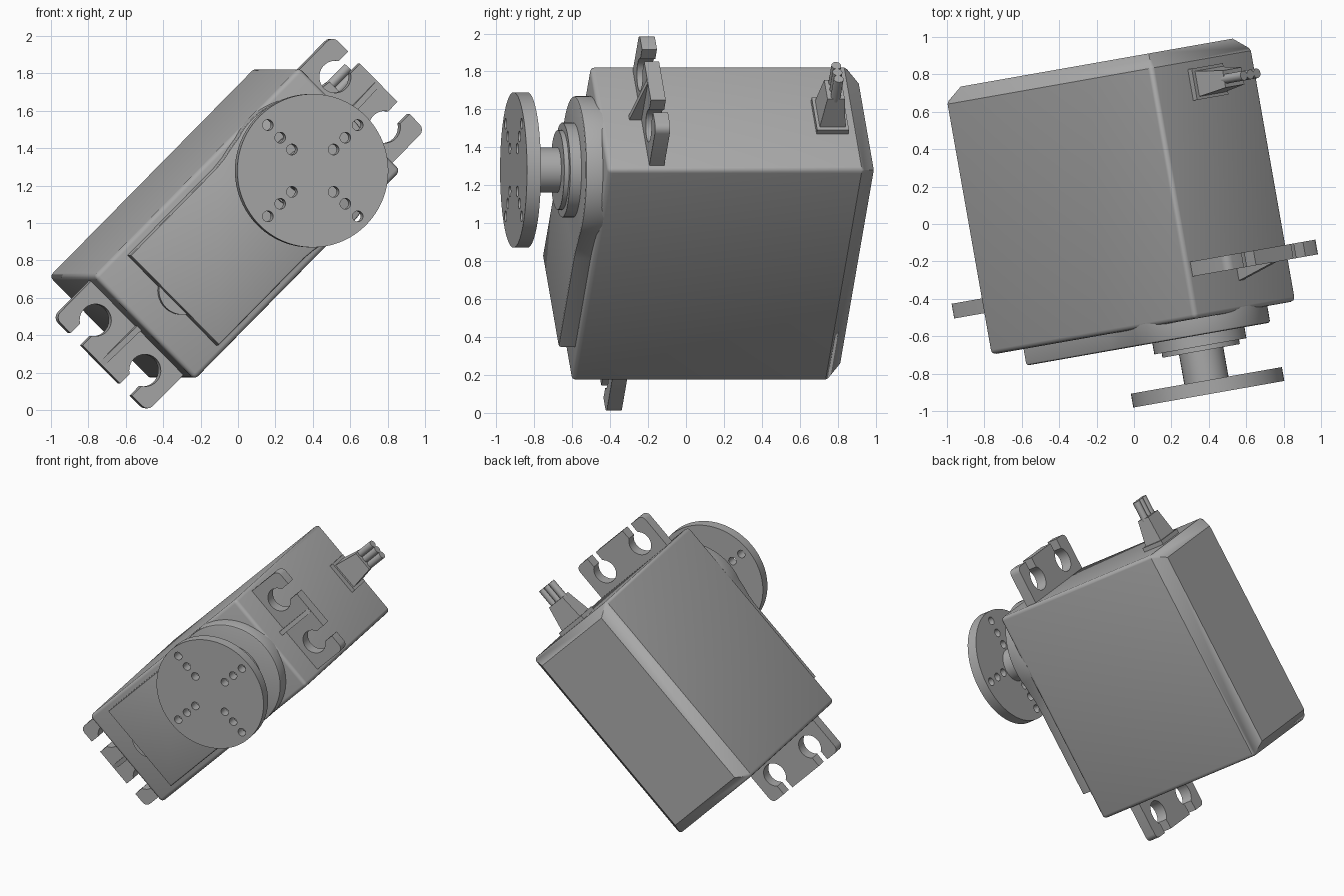
import bpy, bmesh
from math import pi, cos, sin, radians
from mathutils import Matrix, Vector

if "Cube" in bpy.data.objects:
    bpy.data.objects.remove(bpy.data.objects["Cube"])

# Working frame: x along the case, y across it, z out of the shaft; origin on the horn face
FRAME = (Matrix.Translation((0.40, -0.91, 1.28)) @ Matrix.Rotation(radians(10), 4, 'Z')
         @ Matrix.Rotation(pi / 2, 4, 'X') @ Matrix.Rotation(pi / 4, 4, 'Z'))
U0, U1, HALF = -1.19, 0.39, 0.39      # case ends and half width
FRONT, PLATE, BACK = -0.41, -0.32, -1.85

grey = bpy.data.materials.new("plain grey")
grey.use_nodes = True
colour = (0.4, 0.4, 0.4, 1)
grey.diffuse_color = colour
grey.node_tree.nodes["Principled BSDF"].inputs["Base Color"].default_value = colour


def finish(name, bm):
    bmesh.ops.recalc_face_normals(bm, faces=bm.faces)
    mesh = bpy.data.meshes.new(name)
    bm.to_mesh(mesh)
    bm.free()
    mesh.materials.append(grey)
    mesh.shade_smooth()
    mesh.set_sharp_from_angle(angle=radians(32))
    ob = bpy.data.objects.new(name, mesh)
    ob.matrix_world = FRAME
    bpy.context.collection.objects.link(ob)
    return ob


def prism(bm, outline, z0, z1, round_top=0):
    """Extrude a flat outline from z0 up to z1, optionally easing the top rim."""
    base = bm.faces.new([bm.verts.new((x, y, z0)) for x, y in outline])
    geom = bmesh.ops.extrude_face_region(bm, geom=[base], use_keep_orig=True)["geom"]
    top = [g for g in geom if isinstance(g, bmesh.types.BMVert)]
    for v in top:
        v.co.z = z1
    if round_top:
        rim = [e for e in bm.edges if all(v in top for v in e.verts)]
        bmesh.ops.bevel(bm, geom=rim, offset=round_top, segments=2, affect='EDGES', profile=0.5)


def arc(cx, cy, r, a0, a1, n):
    return [(cx + r * cos(radians(a0 + (a1 - a0) * i / n)),
             cy + r * sin(radians(a0 + (a1 - a0) * i / n))) for i in range(n + 1)]


def circle(cx, cy, r, n=48):
    return arc(cx, cy, r, 0, 360, n)[:-1]


def solid(name, outline, z0, z1, round_top=0):
    bm = bmesh.new()
    prism(bm, outline, z0, z1, round_top)
    return finish(name, bm)


def rect(x0, x1, y):
    return [(x0, -y), (x1, -y), (x1, y), (x0, y)]


# Case with chamfered back and rounded front and side edges
bm = bmesh.new()
prism(bm, rect(U0, U1, HALF), BACK + 0.08, FRONT)
bm.normal_update()
bmesh.ops.recalc_face_normals(bm, faces=bm.faces)
back = min(bm.faces, key=lambda f: f.calc_center_median().z)
edges = [e for e in bm.edges if e not in list(back.edges)]
rear = bmesh.ops.extrude_face_region(bm, geom=[back])["geom"]
bm.faces.remove(back) if back.is_valid else None
mid = (U0 + U1) / 2
for v in [g for g in rear if isinstance(g, bmesh.types.BMVert)]:
    v.co.z = BACK
    v.co.x -= 0.068 if v.co.x > mid else -0.068
    v.co.y -= 0.068 if v.co.y > 0 else -0.068
bmesh.ops.bevel(bm, geom=[e for e in edges if e.is_valid], offset=0.025, segments=3,
                affect='EDGES', profile=0.5)
finish("case", bm)

# Raised gear cover: straight tail flaring into a round hub
side = [(-0.98, 0.34), (-0.32, 0.34), (-0.25, 0.347), (-0.19, 0.36)]
cover = side + arc(0, 0, HALF, 108, -108, 44) + [(x, -y) for x, y in reversed(side)]
solid("gear_cover", cover, FRONT - 0.02, PLATE, 0.012)
solid("screw_boss", circle(-0.905, 0, 0.13), FRONT - 0.02, -0.37)

# Bearing steps and output shaft
solid("bearing_ring", circle(0, 0, 0.25), PLATE - 0.01, -0.26)
solid("bearing_lip", circle(0, 0, 0.21), -0.27, -0.235)
solid("output_shaft", circle(0, 0, 0.12, 32), -0.25, -0.05)

# Round horn drilled with a cross of twelve holes
horn = solid("round_horn", circle(0, 0, 0.41, 96), -0.075, 0)
bm = bmesh.new()
for k in range(4):
    for r in (0.16, 0.25, 0.345):
        prism(bm, circle(r * cos(k * pi / 2), r * sin(k * pi / 2), 0.029, 20), -0.2, 0.1)
drill = finish("horn_drill", bm)
drill.hide_render = True
mod = horn.modifiers.new("holes", 'BOOLEAN')
mod.operation, mod.object, mod.solver = 'DIFFERENCE', drill, 'EXACT'
bpy.context.view_layer.update()
drilled = bpy.data.meshes.new_from_object(horn.evaluated_get(bpy.context.evaluated_depsgraph_get()))
horn.modifiers.clear()
horn.data = drilled
drilled.shade_smooth()
drilled.set_sharp_from_angle(angle=radians(32))
bpy.data.objects.remove(drill)

# Mounting tabs with open keyhole slots, and a tapered rib on each
half = ([(-0.03, 0.355)] + arc(0.235, 0.315, 0.04, 90, 0, 4) + [(0.275, 0.236)]
        + arc(0.13, 0.19, 0.086, 32, 328, 24) + [(0.275, 0.144)])
tab = half + [(x, -y) for x, y in reversed(half)]
for name, end, s in (("upper", U1, 1), ("lower", U0, -1)):
    solid(name + "_tab", [(end + s * x, y) for x, y in tab], -0.715, -0.635)
    bm = bmesh.new()
    wedge = [(-0.02, -0.64), (0.27, -0.64), (0.27, -0.633), (0, -0.57), (-0.02, -0.57)]
    face = bm.faces.new([bm.verts.new((end + s * x, -0.016, z)) for x, z in wedge])
    geom = bmesh.ops.extrude_face_region(bm, geom=[face], use_keep_orig=True)["geom"]
    for v in [g for g in geom if isinstance(g, bmesh.types.BMVert)]:
        v.co.y = 0.016
    finish(name + "_rib", bm)

# Cable exit on the upper end: flange, tapered boot and three wires
CABLE = -1.645


def along(x0, x1):
    """Placement for a part of unit depth running out of the upper end."""
    return (Matrix.Translation(((x0 + x1) / 2, 0, CABLE)) @ Matrix.Rotation(pi / 2, 4, 'Y'))


bm = bmesh.new()
bmesh.ops.create_cube(bm, size=1, matrix=along(0.38, 0.42) @ Matrix.Diagonal((0.17, 0.24, 0.04, 1)))
finish("cable_flange", bm)

bm = bmesh.new()
bmesh.ops.create_cube(bm, size=1, matrix=along(0.41, 0.60) @ Matrix.Diagonal((0.14, 0.20, 0.19, 1)))
for v in bm.verts:
    if v.co.x > 0.5:
        v.co.y *= 0.72
        v.co.z = CABLE + (v.co.z - CABLE) * 0.66
finish("cable_boot", bm)

for i, name in enumerate(("left", "middle", "right")):
    bm = bmesh.new()
    place = Matrix.Translation((0, (1 - i) * 0.05, 0)) @ along(0.58, 0.73)
    bmesh.ops.create_cone(bm, cap_ends=True, segments=20, radius1=0.026, radius2=0.026,
                          depth=0.15, matrix=place)
    finish(name + "_wire", bm)
